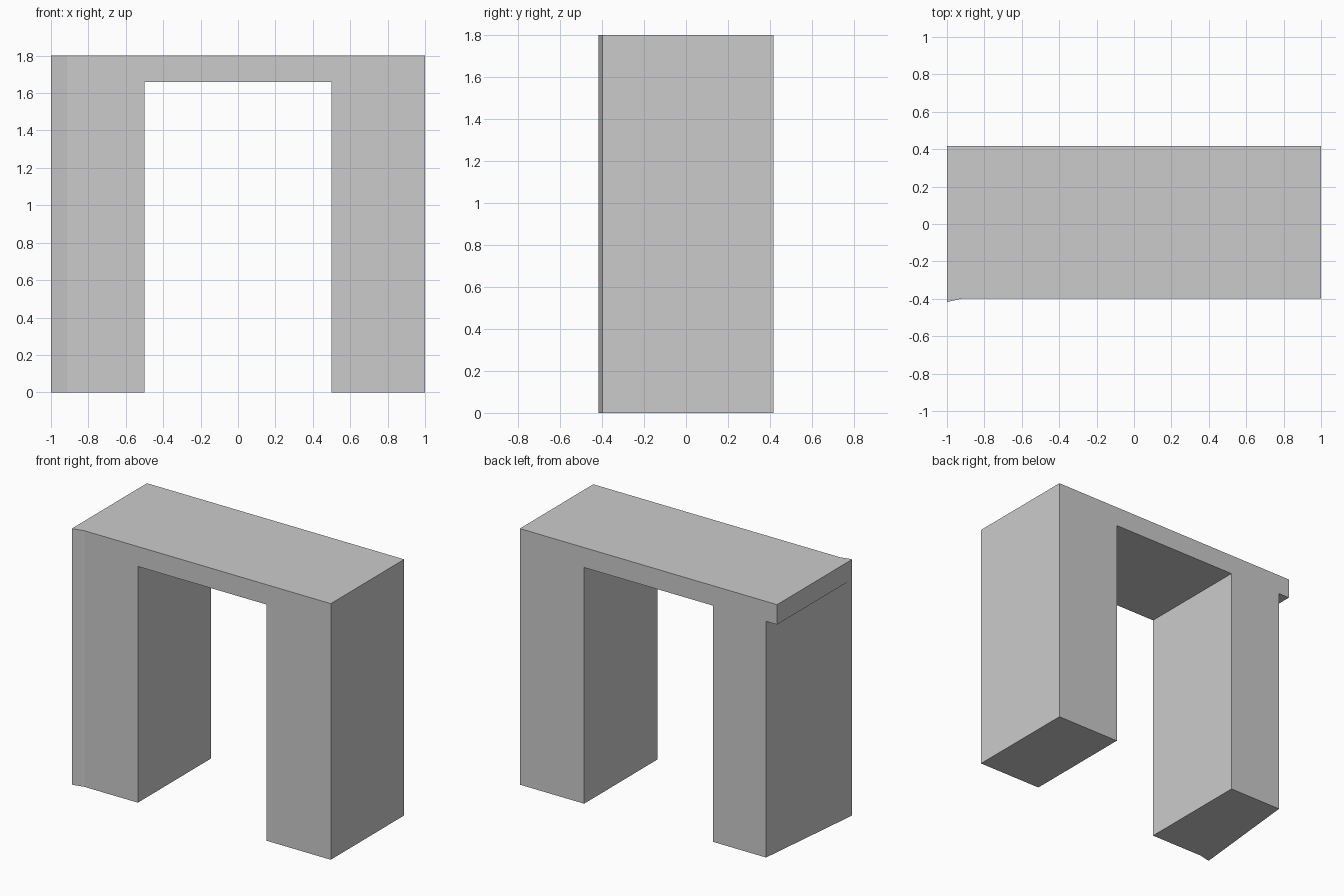
import bpy
import bmesh

if "Cube" in bpy.data.objects:
    bpy.data.objects.remove(bpy.data.objects["Cube"], do_unlink=True)

TOP = 1.8
BEAM_BOTTOM = 1.66

stone = bpy.data.materials.new("light_grey")
stone.use_nodes = True
grey = (0.6, 0.6, 0.6, 1)
stone.diffuse_color = grey
stone.node_tree.nodes["Principled BSDF"].inputs["Base Color"].default_value = grey


def prism(name, outline, bottom, top):
    """Extrude a plan outline from bottom to top."""
    bm = bmesh.new()
    base = bm.faces.new([bm.verts.new((x, y, bottom)) for x, y in outline])
    grown = bmesh.ops.extrude_face_region(bm, geom=[base])["geom"]
    verts = [v for v in grown if isinstance(v, bmesh.types.BMVert)]
    bmesh.ops.translate(bm, verts=verts, vec=(0, 0, top - bottom))
    bmesh.ops.recalc_face_normals(bm, faces=bm.faces)
    mesh = bpy.data.meshes.new(name)
    bm.to_mesh(mesh)
    bm.free()
    mesh.materials.append(stone)
    obj = bpy.data.objects.new(name, mesh)
    bpy.context.collection.objects.link(obj)
    return obj


def cut(target, cutter):
    """Subtract the cutter, then discard it."""
    mod = target.modifiers.new("cut", "BOOLEAN")
    mod.operation = "DIFFERENCE"
    mod.solver = "EXACT"
    mod.object = cutter
    bpy.context.view_layer.objects.active = target
    bpy.ops.object.modifier_apply(modifier=mod.name)
    bpy.data.objects.remove(cutter, do_unlink=True)


# Block with a slightly flared front corner
archway = prism("archway", [(-1, -0.417), (-0.915, -0.398), (1, -0.398),
                            (1, 0.417), (-1, 0.417)], 0, TOP)

# Doorway between the two legs
cut(archway, prism("doorway_cutter", [(-0.5, -1), (0.5, -1), (0.5, 1), (-0.5, 1)],
                   -0.5, BEAM_BOTTOM))

# Slanted outer side of the right leg, leaving the beam overhanging
cut(archway, prism("slant_cutter", [(-1.01, -0.51), (-0.905, 0.51), (-1.3, 0.51)],
                   -0.5, BEAM_BOTTOM))
